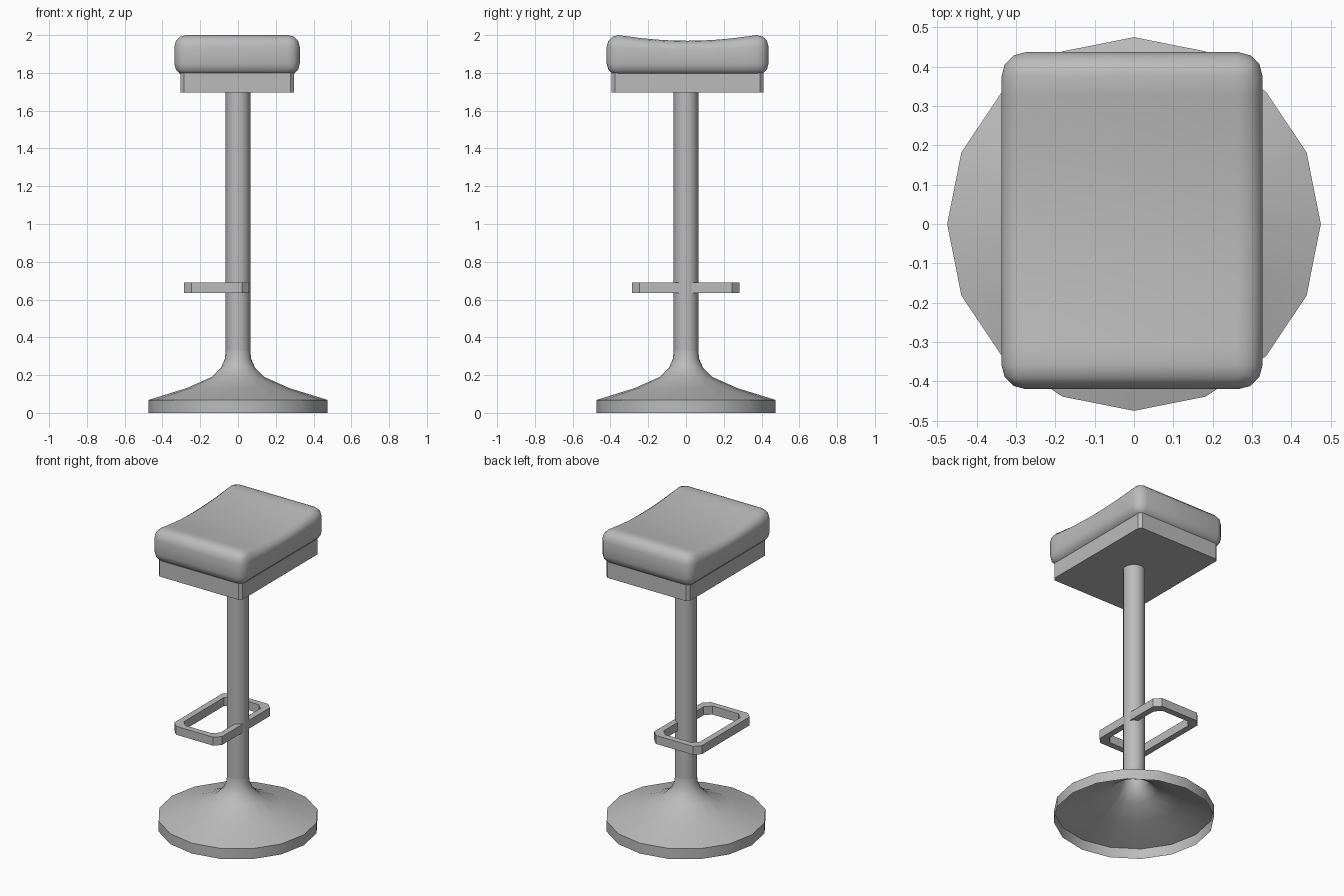
import bpy, bmesh, math
from mathutils import Vector

if "Cube" in bpy.data.objects:
    bpy.data.objects.remove(bpy.data.objects["Cube"])

grey = bpy.data.materials.new("plain_grey")
grey.use_nodes = True
grey.diffuse_color = (0.5, 0.5, 0.5, 1)
grey.node_tree.nodes["Principled BSDF"].inputs["Base Color"].default_value = (0.5, 0.5, 0.5, 1)


def finish(bm, name, smooth_angle=None):
    bmesh.ops.recalc_face_normals(bm, faces=bm.faces)
    mesh = bpy.data.meshes.new(name)
    bm.to_mesh(mesh)
    bm.free()
    mesh.materials.append(grey)
    obj = bpy.data.objects.new(name, mesh)
    bpy.context.collection.objects.link(obj)
    if smooth_angle:
        bpy.ops.object.select_all(action="DESELECT")
        obj.select_set(True)
        bpy.context.view_layer.objects.active = obj
        bpy.ops.object.shade_smooth_by_angle(angle=math.radians(smooth_angle))
    return obj


def lathe(name, profile, sides=16):
    bm = bmesh.new()
    rings = [[bm.verts.new((r * math.cos(a), r * math.sin(a), z))
              for a in (math.tau * i / sides for i in range(sides))]
             for r, z in profile]
    for low, high in zip(rings, rings[1:]):
        for i in range(sides):
            j = (i + 1) % sides
            bm.faces.new((low[i], low[j], high[j], high[i]))
    # open shells: orient every face outward
    finish(bm, name, 46)


def box(x0, x1, y0, y1, z0, z1):
    bm = bmesh.new()
    bmesh.ops.create_cube(bm, size=1)
    for v in bm.verts:
        v.co = Vector(((x0, x1)[v.co.x > 0], (y0, y1)[v.co.y > 0], (z0, z1)[v.co.z > 0]))
    return bm


def chamfered_outline(x0, x1, y0, y1, c):
    return [(x0 + c, y0), (x1 - c, y0), (x1, y0 + c), (x1, y1 - c),
            (x1 - c, y1), (x0 + c, y1), (x0, y1 - c), (x0, y0 + c)]


# Hollow flared base and its column
lathe("flared_base", [(0.475, 0), (0.475, 0.068), (0.27, 0.132), (0.14, 0.19),
                      (0.09, 0.24), (0.07, 0.285), (0.065, 0.33)])
lathe("column", [(0.065, 0.33), (0.065, 1.7)])

# Foot rest: a flat rectangular ring passing through the column
bm = bmesh.new()
bar = 0.04
loops = []
for inset, z in ((0, 0.635), (0, 0.69), (bar, 0.69), (bar, 0.635)):
    outline = chamfered_outline(-0.285 + inset, 0.058 - inset, -0.285 + inset, 0.282 - inset, 0.038)
    loops.append([bm.verts.new((x, y, z)) for x, y in outline])
for k, loop in enumerate(loops):
    nxt = loops[(k + 1) % len(loops)]
    for i in range(len(loop)):
        j = (i + 1) % len(loop)
        bm.faces.new((loop[i], loop[j], nxt[j], nxt[i]))
finish(bm, "foot_rest")

# Seat board with chamfered upright corners
bm = box(-0.305, 0.297, -0.395, 0.41, 1.695, 1.8)
upright = [e for e in bm.edges if abs(e.verts[0].co.z - e.verts[1].co.z) > 0.01]
bmesh.ops.bevel(bm, geom=upright, offset=0.018, segments=1, affect="EDGES")
finish(bm, "seat_board")

# Rounded cushion, dished along its length
bm = box(-0.337, 0.327, -0.42, 0.437, 1.787, 2.0)
bmesh.ops.bevel(bm, geom=bm.edges[:], offset=0.062, segments=3, profile=0.5, affect="EDGES")
middle, reach = 0.008, 0.36
for k in range(-4, 5):
    bmesh.ops.bisect_plane(bm, geom=bm.verts[:] + bm.edges[:] + bm.faces[:],
                           plane_co=(0, middle + k * 0.08, 0), plane_no=(0, 1, 0))
for v in bm.verts:
    bow = max(0, 1 - ((v.co.y - middle) / reach) ** 2)
    if v.co.z > 1.9:
        v.co.z -= 0.03 * bow * (v.co.z - 1.9) / 0.1
finish(bm, "seat_cushion", 50)
